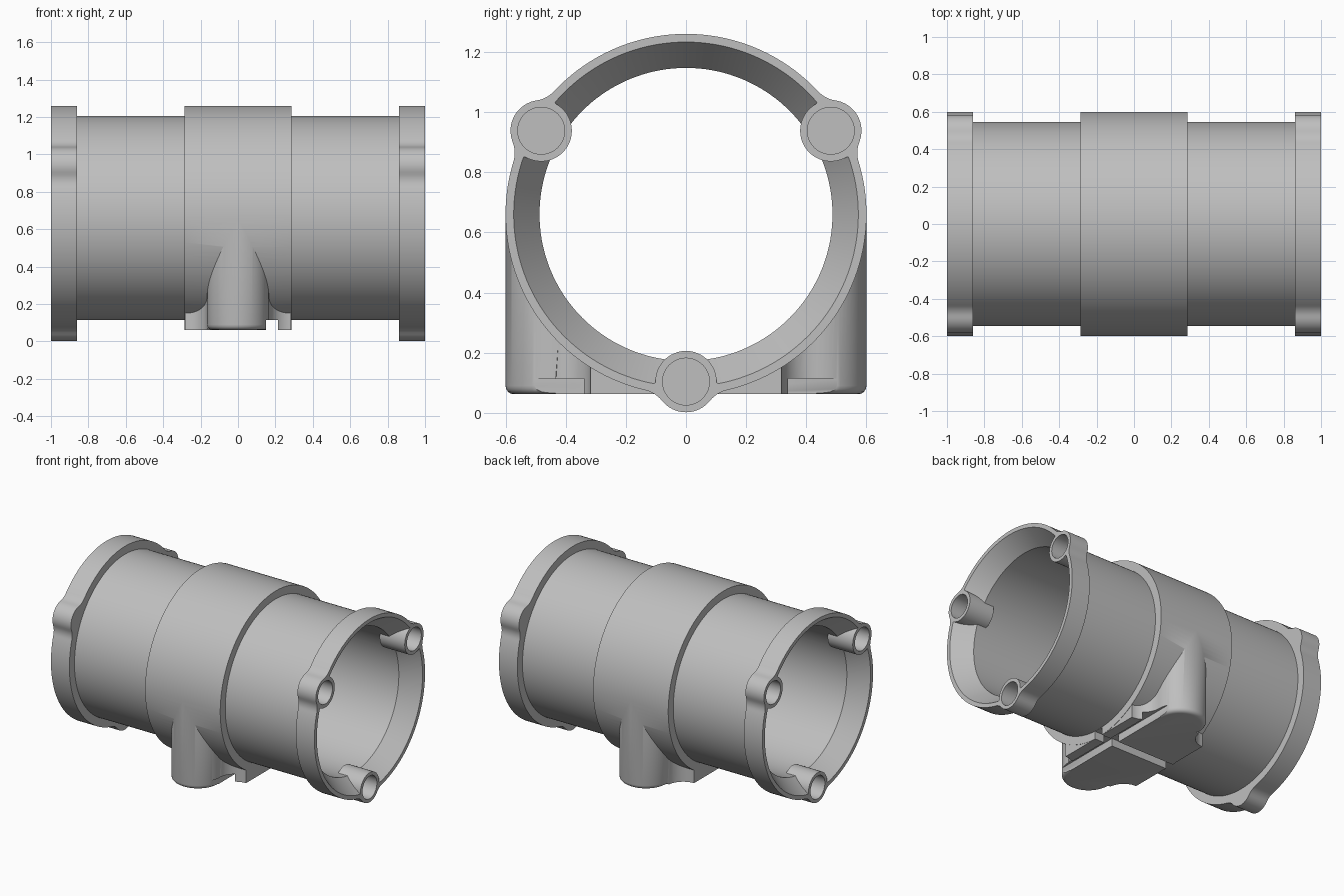
import bpy, bmesh
from math import sin, cos, pi, sqrt, acos, radians

AXIS_Z = 0.66                      # height of the pipe axis
BAND_R, TUBE_R, BORE_R = 0.6, 0.545, 0.487
EAR_D, EAR_R, FILLET = 0.556, 0.102, 0.1
EAR_ANGLES = [radians(a) for a in (30, 150, 270)]
SEG = 144

cube = bpy.data.objects.get("Cube")
if cube:
    bpy.data.objects.remove(cube, do_unlink=True)

grey = bpy.data.materials.new("cast_grey")
grey.use_nodes = True
grey.diffuse_color = (0.52, 0.52, 0.52, 1)
grey.node_tree.nodes["Principled BSDF"].inputs["Base Color"].default_value = (0.52, 0.52, 0.52, 1)


def loft(name, rings, bevel_rule=None):
    """Closed solid skinned through equal-sized rings of points."""
    bm = bmesh.new()
    loops = [[bm.verts.new(p) for p in ring] for ring in rings]
    n = len(loops[0])
    for a, b in zip(loops, loops[1:]):
        for i in range(n):
            j = (i + 1) % n
            bm.faces.new((a[i], a[j], b[j], b[i]))
    bm.faces.new(loops[0][::-1])
    bm.faces.new(loops[-1])
    bmesh.ops.recalc_face_normals(bm, faces=bm.faces)
    if bevel_rule:
        edges = [e for e in bm.edges if bevel_rule(e)]
        bmesh.ops.bevel(bm, geom=edges, offset=0.028, segments=4, profile=0.5, affect='EDGES')
    mesh = bpy.data.meshes.new(name)
    bm.to_mesh(mesh)
    bm.free()
    mesh.materials.append(grey)
    ob = bpy.data.objects.new(name, mesh)
    bpy.context.collection.objects.link(ob)
    return ob


def lathe_x(name, stations, y=0.0, z=AXIS_Z, seg=SEG):
    """Round solid along x from (x, radius) stations."""
    return loft(name, [[(x, y + r * cos(2 * pi * i / seg), z + r * sin(2 * pi * i / seg))
                        for i in range(seg)] for x, r in stations])


def box(name, x0, x1, y0, y1, z0, z1):
    return loft(name, [[(x0, y0, z), (x1, y0, z), (x1, y1, z), (x0, y1, z)] for z in (z0, z1)])


def combine(target, tool, operation):
    tool.hide_render = True
    mod = target.modifiers.new("boolean", 'BOOLEAN')
    mod.operation, mod.solver, mod.object = operation, 'EXACT', tool
    bpy.context.view_layer.update()
    deps = bpy.context.evaluated_depsgraph_get()
    mesh = bpy.data.meshes.new_from_object(target.evaluated_get(deps))
    target.modifiers.clear()
    target.data = mesh
    bpy.data.objects.remove(tool, do_unlink=True)


def flange_radius(t):
    """Polar outline: circle with three filleted ears."""
    phi = min(abs((t - a + pi) % (2 * pi) - pi) for a in EAR_ANGLES)
    big, small = BAND_R + FILLET, EAR_R + FILLET
    phi_f = acos((big ** 2 + EAR_D ** 2 - small ** 2) / (2 * big * EAR_D))
    if phi >= phi_f:
        return BAND_R
    ear = EAR_R ** 2 - (EAR_D * sin(phi)) ** 2
    r_ear = EAR_D * cos(phi) + sqrt(ear) if ear > 0 else 0
    # near side of the fillet circle
    d = phi_f - phi
    gap = FILLET ** 2 - (big * sin(d)) ** 2
    r_fil = big * cos(d) - sqrt(gap) if gap > 0 else 9
    # the fillet takes over beyond its tangent point on the ear
    k = EAR_R / small
    tx = EAR_D + k * (big * cos(phi_f) - EAR_D)
    ty = k * big * sin(phi_f)
    return r_ear if sin(phi) * tx < cos(phi) * ty else r_fil


def ear_places():
    return [(EAR_D * cos(a), AXIS_Z + EAR_D * sin(a), a) for a in EAR_ANGLES]


# Pipe with raised centre band
body = lathe_x("pipe_body", [(-0.95, TUBE_R), (0.95, TUBE_R)])
combine(body, lathe_x("centre_band", [(-0.285, BAND_R), (0.285, BAND_R)]), 'UNION')

# Feet: rounded front and back posts flaring into the band
FOOT_Y, FOOT_R, FLARE_X, FLARE_R = 0.435, 0.165, 0.283, 0.118


def arc(cx, cy, r, a0, a1, n):
    return [(cx + r * cos(radians(a0 + (a1 - a0) * i / n)),
             cy + r * sin(radians(a0 + (a1 - a0) * i / n))) for i in range(n + 1)]


half = (arc(FLARE_X, FOOT_Y, FLARE_R, 270, 180, 12)
        + arc(0, FOOT_Y, FOOT_R, 0, 180, 32)[1:-1]
        + arc(-FLARE_X, FOOT_Y, FLARE_R, 0, -90, 12))
plan = half + [(-x, -y) for x, y in half]
FOOT_Z = 0.062


def foot_rim(e):
    a, b = (v.co for v in e.verts)
    return (max(a.z, b.z) < FOOT_Z + 0.001 and abs(a.x + b.x) / 2 < FOOT_R
            and min(abs(a.y), abs(b.y)) > FOOT_Y - 0.001)


feet = loft("feet", [[(x, y, z) for x, y in plan] for z in (FOOT_Z, AXIS_Z)], foot_rim)
combine(body, feet, 'UNION')

# Crossed grooves under the feet
combine(body, box("cross_groove", 0.15, 0.215, -0.7, 0.7, -0.2, 0.114), 'DIFFERENCE')
combine(body, box("long_groove", -0.4, 0.4, -0.032, 0.032, -0.2, 0.114), 'DIFFERENCE')

# End flanges with three ears
angles = [2 * pi * i / 360 for i in range(360)]
for s in (-1, 1):
    rings = [[(s * x, flange_radius(t) * cos(t), AXIS_Z + flange_radius(t) * sin(t))
              for t in angles] for x in (0.86, 1.0)]
    combine(body, loft("end_flange", rings), 'UNION')

# Bore with flared mouths, leaving the ear bosses standing
slope = (0.573 - BORE_R) / 0.12
mouth = BORE_R + slope * 0.2
bore = lathe_x("bore", [(-1.08, mouth), (-0.88, BORE_R), (0.88, BORE_R), (1.08, mouth)])
for s in (-1, 1):
    for y, z, a in ear_places():
        combine(bore, lathe_x("boss", [(s * 0.81, EAR_R), (s * 1.2, EAR_R)], y, z, 48), 'DIFFERENCE')
        combine(bore, lathe_x("boss_web", [(s * 0.84, 0.125), (s * 1.21, 0.125)],
                              0.63 * cos(a), AXIS_Z + 0.63 * sin(a), 48), 'DIFFERENCE')
combine(body, bore, 'DIFFERENCE')

# Blind screw holes
for s in (-1, 1):
    for y, z, a in ear_places():
        combine(body, lathe_x("screw_hole", [(s * 0.875, 0.078), (s * 1.1, 0.078)], y, z, 48), 'DIFFERENCE')

# Shading
bpy.ops.object.select_all(action='DESELECT')
body.select_set(True)
bpy.context.view_layer.objects.active = body
bpy.ops.object.shade_smooth_by_angle(angle=radians(30))
